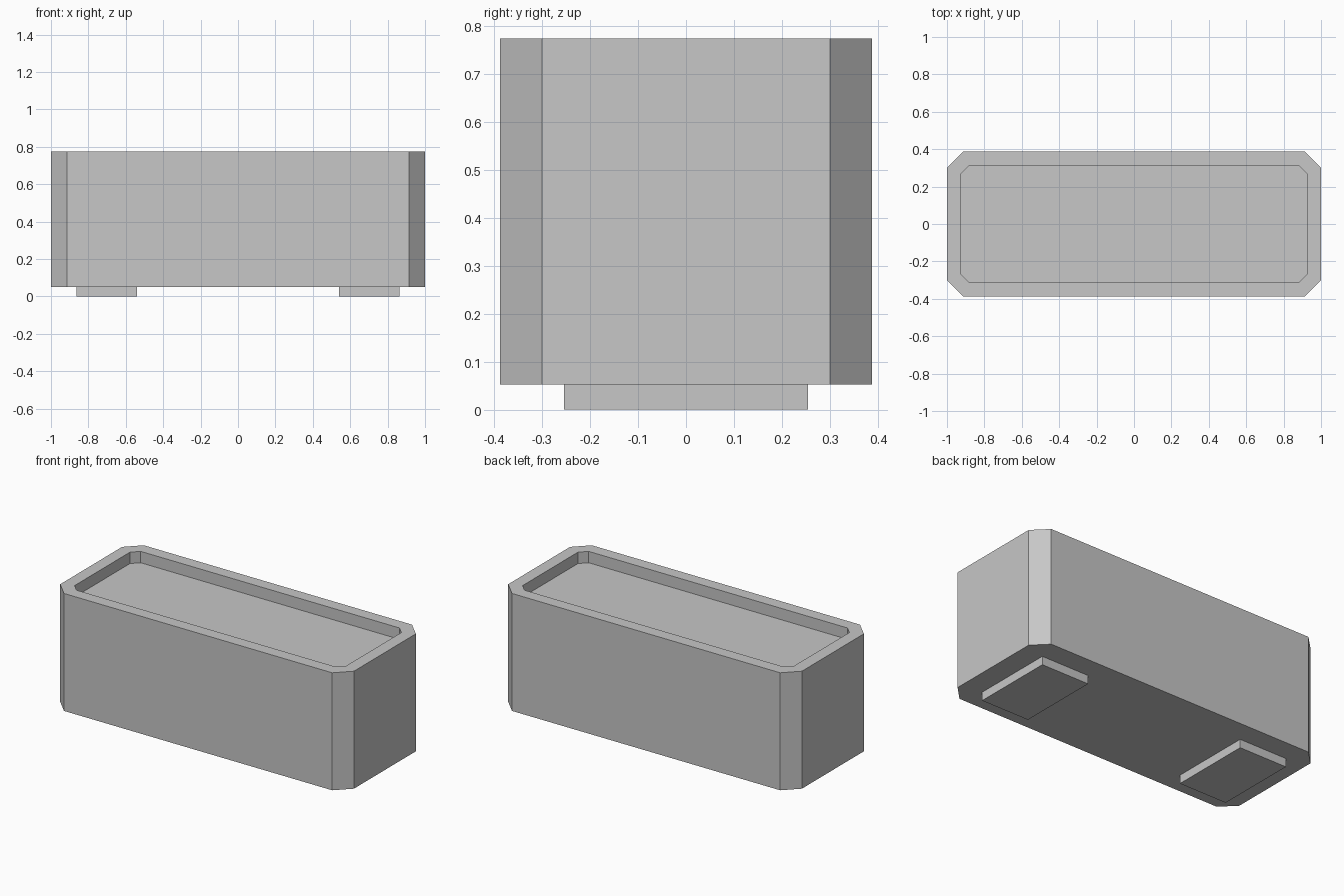
import bpy
import bmesh

cube = bpy.data.objects.get("Cube")
if cube:
    bpy.data.objects.remove(cube, do_unlink=True)

COLOUR = (0.57, 0.57, 0.57, 1.0)
grey = bpy.data.materials.new("plain_grey")
grey.use_nodes = True
grey.diffuse_color = COLOUR
grey.node_tree.nodes["Principled BSDF"].inputs["Base Color"].default_value = COLOUR


def add_object(name, bm):
    bmesh.ops.recalc_face_normals(bm, faces=bm.faces)
    mesh = bpy.data.meshes.new(name)
    bm.to_mesh(mesh)
    bm.free()
    mesh.materials.append(grey)
    obj = bpy.data.objects.new(name, mesh)
    bpy.context.collection.objects.link(obj)
    return obj


def ring(bm, hx, hy, cut, z):
    """Rectangle outline with its four corners cut off."""
    quarter = [(hx, hy - cut), (hx - cut, hy)]
    left = [(-x, y) for x, y in reversed(quarter)]
    points = quarter + left
    points += [(-x, -y) for x, y in points]
    return [bm.verts.new((x, y, z)) for x, y in points]


def bridge(bm, a, b):
    for i in range(len(a)):
        j = (i + 1) % len(a)
        bm.faces.new((a[i], a[j], b[j], b[i]))


# Planter body: outer walls, flat rim and shallow recess
BOTTOM, TOP, DEPTH = 0.052, 0.775, 0.07
bm = bmesh.new()
rings = [
    ring(bm, 1.0, 0.388, 0.087, BOTTOM),
    ring(bm, 1.0, 0.388, 0.087, TOP),
    ring(bm, 0.924, 0.312, 0.043, TOP),
    ring(bm, 0.924, 0.312, 0.043, TOP - DEPTH),
]
for lower, upper in zip(rings, rings[1:]):
    bridge(bm, lower, upper)
bm.faces.new(rings[0])
bm.faces.new(rings[-1])
add_object("planter_body", bm)

# Two flat feet
for side, sign in (("left", 1), ("right", -1)):
    bm = bmesh.new()
    bmesh.ops.create_cube(bm, size=1)
    bmesh.ops.scale(bm, vec=(0.325, 0.51, BOTTOM), verts=bm.verts)
    bmesh.ops.translate(bm, vec=(sign * 0.702, 0, BOTTOM / 2), verts=bm.verts)
    add_object(side + "_foot", bm)
